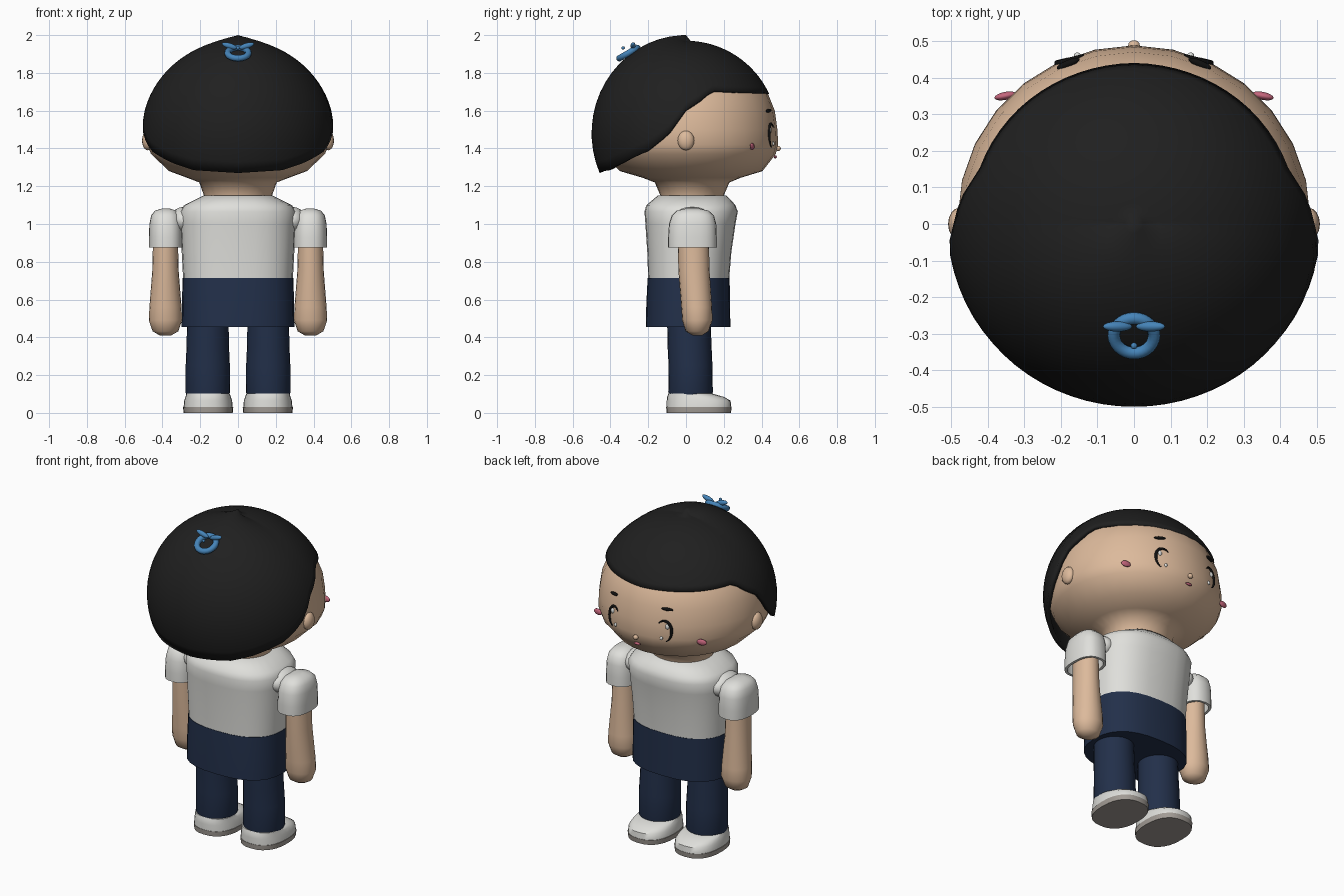
import bpy, bmesh, math
from mathutils import Vector

if "Cube" in bpy.data.objects:
    bpy.data.objects.remove(bpy.data.objects["Cube"], do_unlink=True)


def material(name, r, g, b):
    m = bpy.data.materials.new(name)
    m.use_nodes = True
    m.diffuse_color = (r, g, b, 1)
    m.node_tree.nodes["Principled BSDF"].inputs["Base Color"].default_value = (r, g, b, 1)
    m.node_tree.nodes["Principled BSDF"].inputs["Roughness"].default_value = 0.7
    return m


SKIN = material("skin", 0.72, 0.49, 0.33)
HAIR = material("hair_black", 0.014, 0.014, 0.014)
SHIRT = material("shirt_white", 0.74, 0.74, 0.71)
NAVY = material("navy", 0.016, 0.029, 0.068)
SOLE = material("sole_taupe", 0.36, 0.33, 0.30)
BLUE = material("ornament_blue", 0.06, 0.23, 0.48)
PINK = material("blush_pink", 0.55, 0.13, 0.2)
LASH = material("lash_black", 0.005, 0.005, 0.005)
GLINT = material("glint_white", 0.75, 0.76, 0.74)


def finish(ob, mat, angle=50):
    ob.data.materials.clear()
    ob.data.materials.append(mat)
    bpy.ops.object.select_all(action="DESELECT")
    ob.select_set(True)
    bpy.context.view_layer.objects.active = ob
    bpy.ops.object.shade_smooth_by_angle(angle=math.radians(angle))
    return ob


def from_bmesh(name, bm, mat, angle=50):
    bmesh.ops.recalc_face_normals(bm, faces=bm.faces)
    me = bpy.data.meshes.new(name)
    bm.to_mesh(me)
    bm.free()
    ob = bpy.data.objects.new(name, me)
    bpy.context.collection.objects.link(ob)
    return finish(ob, mat, angle)


def loft(name, mat, rings, cx=0, n=28, power=2.0, caps=True, angle=50):
    """Stack of rounded rings; each ring is (z, half width, back y, front y)."""
    bm = bmesh.new()
    loops = []
    for z, rx, y0, y1 in rings:
        loop = []
        for i in range(n):
            a = math.tau * i / n
            c, s = math.cos(a), math.sin(a)
            px = math.copysign(abs(c) ** (2 / power), c) * rx
            py = math.copysign(abs(s) ** (2 / power), s) * (y1 - y0) / 2
            loop.append(bm.verts.new((cx + px, (y0 + y1) / 2 + py, z)))
        loops.append(loop)
    for a, b in zip(loops, loops[1:]):
        for i in range(n):
            j = (i + 1) % n
            bm.faces.new((a[i], a[j], b[j], b[i]))
    if caps:
        bm.faces.new(loops[0])
        bm.faces.new(loops[-1])
    return from_bmesh(name, bm, mat, angle)


def ball(name, mat, loc, size, rot=(0, 0, 0)):
    bpy.ops.mesh.primitive_uv_sphere_add(segments=16, ring_count=10, location=loc, rotation=rot)
    ob = bpy.context.object
    ob.name = name
    ob.scale = size
    return finish(ob, mat, 80)


# Head and neck
loft("head", SKIN, [
    (1.10, .17, -.13, .19), (1.15, .18, -.135, .20), (1.22, .205, -.165, .23),
    (1.245, .27, -.23, .29), (1.28, .365, -.35, .405), (1.37, .46, -.44, .475),
    (1.42, .482, -.46, .488), (1.50, .482, -.46, .484), (1.60, .468, -.45, .47),
    (1.70, .43, -.42, .43), (1.80, .34, -.34, .34), (1.90, .20, -.20, .20)])

# Hair cap: spherical shell trimmed by a hairline that depends on direction
HAIRLINE = [(0, 1.69), (45, 1.70), (72, 1.71), (80, 1.66), (90, 1.605), (101, 1.47),
            (114, 1.385), (135, 1.32), (150, 1.285), (180, 1.27)]


def hairline(deg):
    for (a, za), (b, zb) in zip(HAIRLINE, HAIRLINE[1:]):
        if deg <= b:
            return za + (zb - za) * (deg - a) / (b - a)
    return HAIRLINE[-1][1]


bm = bmesh.new()
SEG, STEPS, MID = 72, 16, 1.48
pole = bm.verts.new((0, 0, 2.0))
columns = []
for i in range(SEG):
    t = math.tau * i / SEG
    c = math.cos(t)
    deg = math.degrees(math.acos(max(-1, min(1, c))))
    radius = .51 - (.023 if c > 0 else .01) * c * c
    height = .49 + .03 * max(0, -c)
    end = math.acos((hairline(deg) - MID) / height)
    column = []
    for k in range(STEPS + 1):
        p = .05 + (end - .05) * k / STEPS
        r = radius * math.sin(p)
        column.append(bm.verts.new((r * math.sin(t), r * c, MID + height * math.cos(p))))
    columns.append(column)
for i in range(SEG):
    a, b = columns[i], columns[(i + 1) % SEG]
    bm.faces.new((pole, a[0], b[0]))
    for k in range(STEPS):
        bm.faces.new((a[k], a[k + 1], b[k + 1], b[k]))
hair = from_bmesh("hair", bm, HAIR, 60)
shell = hair.modifiers.new("thickness", "SOLIDIFY")
shell.thickness = .025
shell.offset = -1

# Hair ornament: tilted ring with two wings and a bead
bpy.ops.mesh.primitive_torus_add(major_radius=.055, minor_radius=.017, major_segments=28,
                                 minor_segments=10, location=(0, -.305, 1.905),
                                 rotation=(math.radians(30), 0, 0))
bpy.context.object.name = "ornament_ring"
finish(bpy.context.object, BLUE, 80)
ball("ornament_bead", BLUE, (0, -.333, 1.932), (.009, .009, .009))

# Torso and trousers top
loft("shirt", SHIRT, [
    (.70, .29, -.20, .228), (.85, .298, -.205, .24), (1.0, .305, -.215, .262),
    (1.065, .308, -.22, .274), (1.10, .285, -.21, .262), (1.15, .185, -.15, .215)],
    power=2.5)
loft("hips", NAVY, [
    (.455, .298, -.213, .235), (.58, .297, -.21, .233), (.715, .293, -.203, .231)], power=2.5)

# Face centre
ball("nose", SKIN, (0, .488, 1.40), (.016, .014, .014))
ball("mouth", PINK, (0, .473, 1.355), (.022, .008, .008))


def face_y(x, z):
    r = .486 - .1 * max(0, z - 1.46)
    return math.sqrt(r * r - x * x)


# Paired parts
for side, s in (("left", 1), ("right", -1)):
    ball(side + "_ear", SKIN, (s * .478, 0, 1.442), (.03, .044, .052))
    ball(side + "_cheek", PINK, (s * .352, .35, 1.41), (.03, .011, .018), (0, 0, -s * .2))
    ball(side + "_brow", LASH, (s * .18, .438, 1.60), (.034, .01, .009), (0, s * .1, -s * .4))
    ball(side + "_wing", BLUE, (s * .045, -.28, 1.943), (.042, .014, .015), (0, -s * .3, 0))

    # Eye lash arc over the outer side of the eye
    curve = bpy.data.curves.new(side + "_lash", "CURVE")
    curve.dimensions = "3D"
    curve.bevel_depth = .009
    curve.bevel_resolution = 2
    spline = curve.splines.new("POLY")
    spline.points.add(18)
    for k, pt in enumerate(spline.points):
        a = math.radians(135 - 205 * k / 18)
        x, z = .168 + .042 * math.cos(a), 1.467 + .063 * math.sin(a)
        pt.co = (s * x, face_y(x, z) + .002, z, 1)
        pt.radius = .25 + .75 * math.sin(math.pi * k / 18)
    lash = bpy.data.objects.new(side + "_lash", curve)
    bpy.context.collection.objects.link(lash)
    bpy.ops.object.select_all(action="DESELECT")
    lash.select_set(True)
    bpy.context.view_layer.objects.active = lash
    bpy.ops.object.convert(target="MESH")
    finish(bpy.context.object, LASH, 60)
    for name, x, z, r in (("_upper_glint", .185, 1.497, .013), ("_lower_glint", .155, 1.425, .009)):
        ball(side + name, GLINT, (s * x, face_y(x, z), z), (r, .008, r * 1.2))

    # Arm and puffed sleeve
    loft(side + "_arm", SKIN, [
        (.41, .03, .035, .085), (.432, .068, -.002, .12), (.49, .088, -.02, .14),
        (.56, .085, -.025, .138), (.75, .07, -.04, .125), (.95, .065, -.045, .12)],
        cx=s * .384, n=20)
    sleeve = loft(side + "_sleeve", SHIRT, [
        (.875, .09, -.095, .163), (.93, .09, -.095, .163), (1.0, .087, -.09, .16),
        (1.045, .078, -.075, .148), (1.07, .058, -.05, .12), (1.082, .02, .0, .07)],
        cx=s * .382, n=24, power=2.5)
    bm = bmesh.new()
    bm.from_mesh(sleeve.data)
    low = min(bm.faces, key=lambda f: f.calc_center_median().z)
    bmesh.ops.delete(bm, geom=[low], context="FACES_ONLY")
    bm.to_mesh(sleeve.data)
    bm.free()
    cuff = sleeve.modifiers.new("thickness", "SOLIDIFY")
    cuff.thickness = .015
    # Rounded yoke joining the sleeve to the shoulder
    ball(side + "_shoulder", SHIRT, (s * .29, .033, 1.02), (.07, .11, .07))

    # Leg and shoe
    loft(side + "_leg", NAVY, [
        (.092, .112, -.09, .138), (.11, .118, -.094, .142), (.25, .117, -.092, .14),
        (.36, .112, -.098, .135), (.50, .11, -.10, .13)], cx=s * .16, n=24)
    loft(side + "_sole", SOLE, [
        (0, .13, -.103, .238), (.03, .133, -.105, .242)], cx=s * .158, n=28, power=2.4)
    shoe = loft(side + "_shoe", SHIRT, [
        (.03, .13, -.103, .24), (.065, .127, -.102, .236), (.085, .12, -.1, .20),
        (.102, .114, -.093, .14)], cx=s * .158, n=28, power=2.4)
